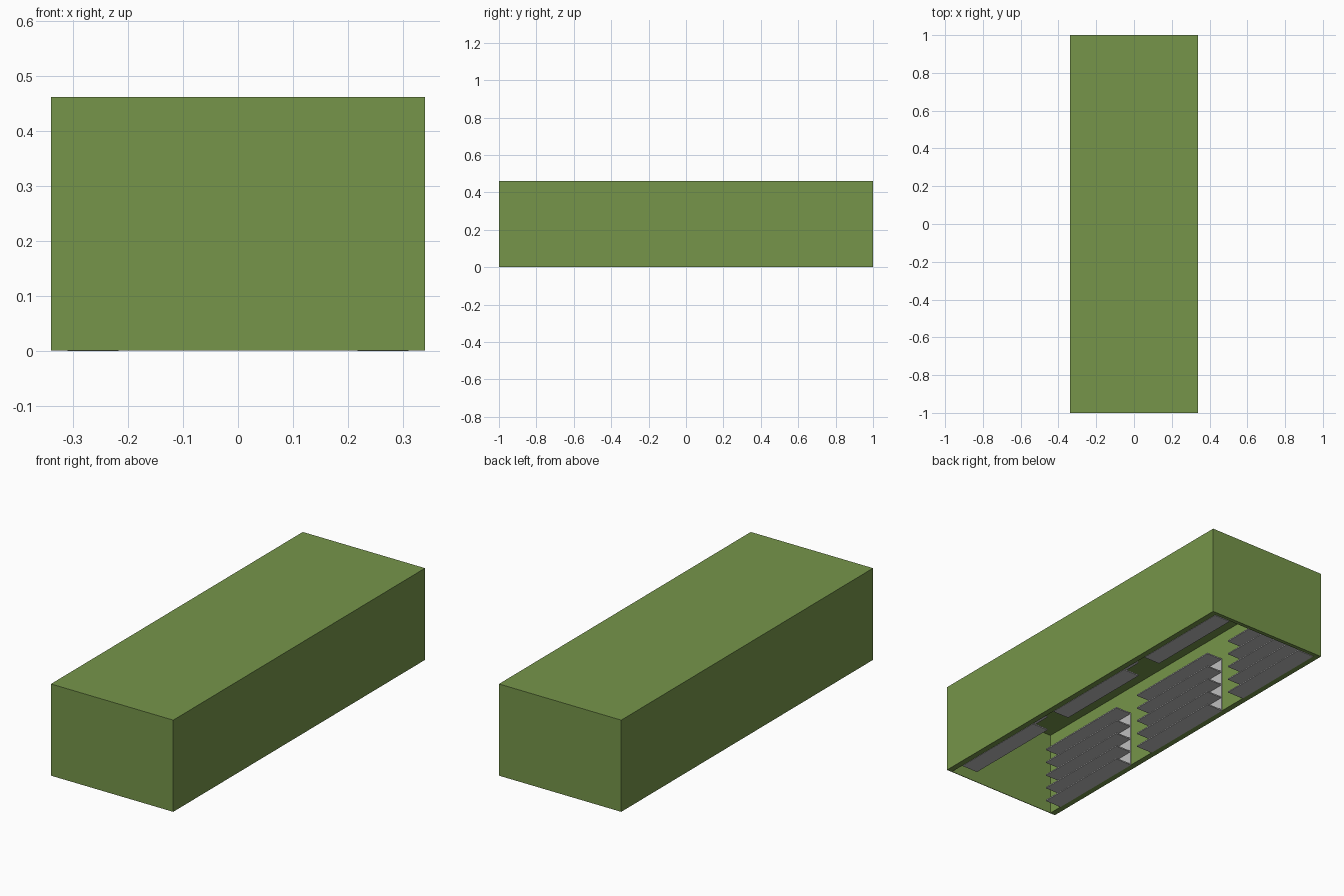
import bpy
import bmesh
from mathutils import Vector

cube = bpy.data.objects.get("Cube")
if cube:
    bpy.data.objects.remove(cube, do_unlink=True)


def material(name, rgb):
    m = bpy.data.materials.new(name)
    m.use_nodes = True
    m.diffuse_color = (*rgb, 1)
    m.node_tree.nodes["Principled BSDF"].inputs["Base Color"].default_value = (*rgb, 1)
    return m


green = material("olive_green", (0.18, 0.30, 0.068))
grey = material("shelf_grey", (0.52, 0.52, 0.52))


def add_box(bm, lo, hi):
    lo, hi = Vector(lo), Vector(hi)
    verts = bmesh.ops.create_cube(bm, size=1)["verts"]
    bmesh.ops.scale(bm, vec=hi - lo, verts=verts)
    bmesh.ops.translate(bm, vec=(lo + hi) / 2, verts=verts)
    return verts


def finish(bm, name, mat):
    bmesh.ops.recalc_face_normals(bm, faces=bm.faces)
    mesh = bpy.data.meshes.new(name)
    bm.to_mesh(mesh)
    bm.free()
    mesh.materials.append(mat)
    obj = bpy.data.objects.new(name, mesh)
    bpy.context.collection.objects.link(obj)
    return obj


# Hall shell: a block hollowed from below
W, H, SKIN = 0.34, 0.462, 0.03
FRONT, BACK = -0.997, 0.98
bm = bmesh.new()
add_box(bm, (-W, -1, 0.001), (W, 1, H))
bm.normal_update()
floor = min(bm.faces, key=lambda f: f.calc_center_median().z)
bmesh.ops.inset_individual(bm, faces=[floor], thickness=0.01)
for v in floor.verts:
    v.co.x = (W - SKIN) * (1 if v.co.x > 0 else -1)
    v.co.y = BACK if v.co.y > 0 else FRONT
top = bmesh.ops.extrude_face_region(bm, geom=[floor])["geom"]
bmesh.ops.translate(bm, vec=(0, 0, H - SKIN),
                    verts=[g for g in top if isinstance(g, bmesh.types.BMVert)])
if floor.is_valid:
    bmesh.ops.delete(bm, geom=[floor], context='FACES_ONLY')
finish(bm, "hall_shell", green)

# Shelf racks: a back panel and five boards, three racks on each long wall
OUTER, INNER, LENGTH = 0.31, 0.217, 0.53
BOARD, PITCH = 0.006, 0.071
for side, label in ((1, "left"), (-1, "right")):
    for i in range(3):
        y0 = -0.921 + i * 0.684
        bm = bmesh.new()
        xs = sorted((side * (OUTER - 0.005), side * (OUTER - 0.0005)))
        add_box(bm, (xs[0], y0, 0), (xs[1], y0 + LENGTH, 4 * PITCH + BOARD))
        xs = sorted((side * INNER, side * (OUTER - 0.005)))
        for k in range(5):
            add_box(bm, (xs[0], y0, k * PITCH), (xs[1], y0 + LENGTH, k * PITCH + BOARD))
        finish(bm, f"{label}_shelf_rack_{i + 1}", grey)
